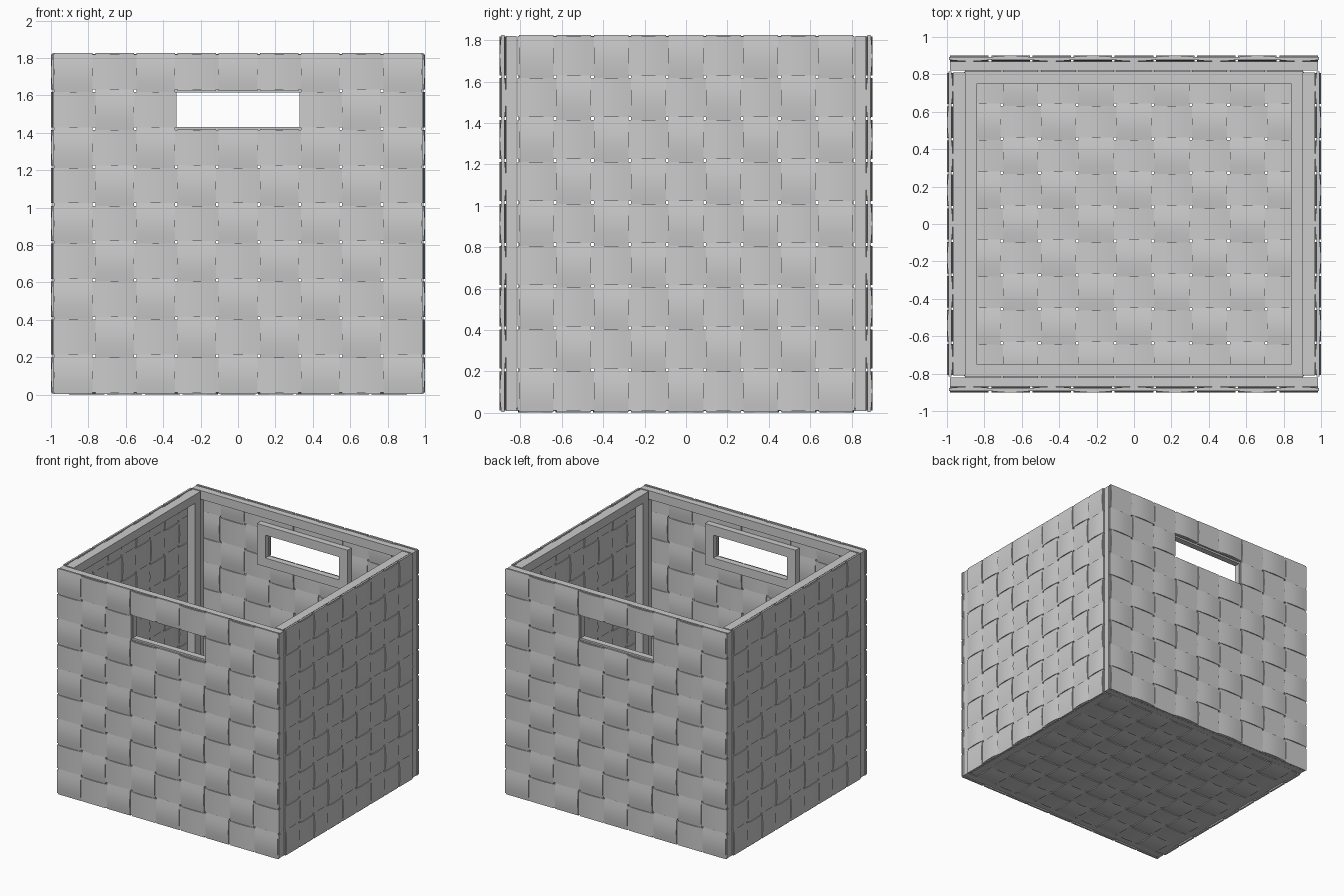
import bpy, bmesh, math
from mathutils import Matrix, Vector

if "Cube" in bpy.data.objects:
    bpy.data.objects.remove(bpy.data.objects["Cube"])

N = 9          # strips each way in every panel
AMP = 0.008    # weave height
HALF = 0.0075  # half strip thickness
GAP = 0.007    # clearance at each strip edge
STEPS = 6      # segments per weave cell


def finish(bm, name, mat, smooth=False):
    bmesh.ops.transform(bm, matrix=mat, verts=bm.verts)
    bmesh.ops.recalc_face_normals(bm, faces=bm.faces)
    me = bpy.data.meshes.new(name)
    bm.to_mesh(me)
    bm.free()
    ob = bpy.data.objects.new(name, me)
    bpy.context.collection.objects.link(ob)
    if smooth:
        bpy.context.view_layer.objects.active = ob
        ob.select_set(True)
        bpy.ops.object.shade_smooth_by_angle(angle=math.radians(35))
        ob.select_set(False)


def strip(bm, start, end, lane, along, across, l0, c0, sign, swap):
    """Wavy strip covering cells start..end of one lane."""
    rings = []
    a, b = c0 + lane * across + GAP, c0 + (lane + 1) * across - GAP
    count = (end - start) * STEPS
    for i in range(count + 1):
        t = start + i / STEPS
        w = sign * AMP * math.sin(math.pi * t)
        l = l0 + t * along
        ring = []
        for c, h in ((a, -HALF), (b, -HALF), (b, HALF), (a, HALF)):
            p = (c, l, w + h) if swap else (l, c, w + h)
            ring.append(bm.verts.new(p))
        rings.append(ring)
    for r, s in zip(rings, rings[1:]):
        for k in range(4):
            bm.faces.new((r[k], r[(k + 1) % 4], s[(k + 1) % 4], s[k]))
    bm.faces.new(rings[0])
    bm.faces.new(rings[-1])


def runs(blocked):
    """Split the lane into runs of cells around the blocked ones."""
    out, s = [], None
    for i in range(N + 1):
        free = i < N and i not in blocked
        if free and s is None:
            s = i
        elif not free and s is not None:
            out.append((s, i))
            s = None
    return out


def weave(name, mat, u, v, hole):
    bm = bmesh.new()
    du, dv = (u[1] - u[0]) / N, (v[1] - v[0]) / N
    for k in range(N):
        sg = 1 if k % 2 else -1
        for s, e in runs([c for c, r in hole if r == k]):
            strip(bm, s, e, k, du, dv, u[0], v[0], sg, False)
        for s, e in runs([r for c, r in hole if c == k]):
            strip(bm, s, e, k, dv, du, v[0], u[0], -sg, True)
    finish(bm, name, mat, True)


def ring_frame(name, mat, outer, inner, w0, w1):
    """Rectangular frame between two rectangles (u0, u1, v0, v1)."""
    bm = bmesh.new()
    loops = []
    for (a, b, c, d), w in ((outer, w0), (inner, w0), (inner, w1), (outer, w1)):
        loops.append([bm.verts.new((x, y, w)) for x, y in ((a, c), (b, c), (b, d), (a, d))])
    for i in range(4):
        p, q = loops[i], loops[(i + 1) % 4]
        for k in range(4):
            bm.faces.new((p[k], p[(k + 1) % 4], q[(k + 1) % 4], q[k]))
    finish(bm, name, mat)


def panel(name, mat, u, v, depth, border, handle=False):
    hole = [(c, 7) for c in (3, 4, 5)] if handle else []
    weave(name + "_weave", mat, u, v, hole)
    e = 0.005
    o = (u[0] + e, u[1] - e, v[0] + e, v[1] - e)
    i = (o[0] + border, o[1] - border, o[2] + border, o[3] - border)
    ring_frame(name + "_frame", mat, o, i, -0.0155, -depth)
    if handle:
        ring_frame(name + "_handle_surround", mat, (-0.405, 0.405, 1.36, 1.69),
                   (-0.33, 0.33, 1.43, 1.615), -0.0155, -depth)


def basis(u, v, w, origin):
    m = Matrix((u, v, w)).transposed().to_4x4()
    m.translation = Vector(origin)
    return m


# Upright walls: local u runs sideways, v up, w outward
Z = (0.004, 1.826)
UP = (0, 0, 1)
for s, nm in ((-1, "front"), (1, "back")):
    panel(nm, basis((-s, 0, 0), UP, (0, s, 0), (0, s * 0.885, 0)),
          (-0.99, 0.99), Z, 0.065, 0.07, handle=True)
for s, nm in ((-1, "left"), (1, "right")):
    panel(nm, basis((0, s, 0), UP, (s, 0, 0), (s * 0.984, 0, 0)),
          (-0.815, 0.815), Z, 0.084, 0.07)

# Floor panel, facing down
panel("floor", basis((1, 0, 0), (0, -1, 0), (0, 0, -1), (0, 0, 0.016)),
      (-0.91, 0.91), (-0.82, 0.82), 0.075, 0.065)
